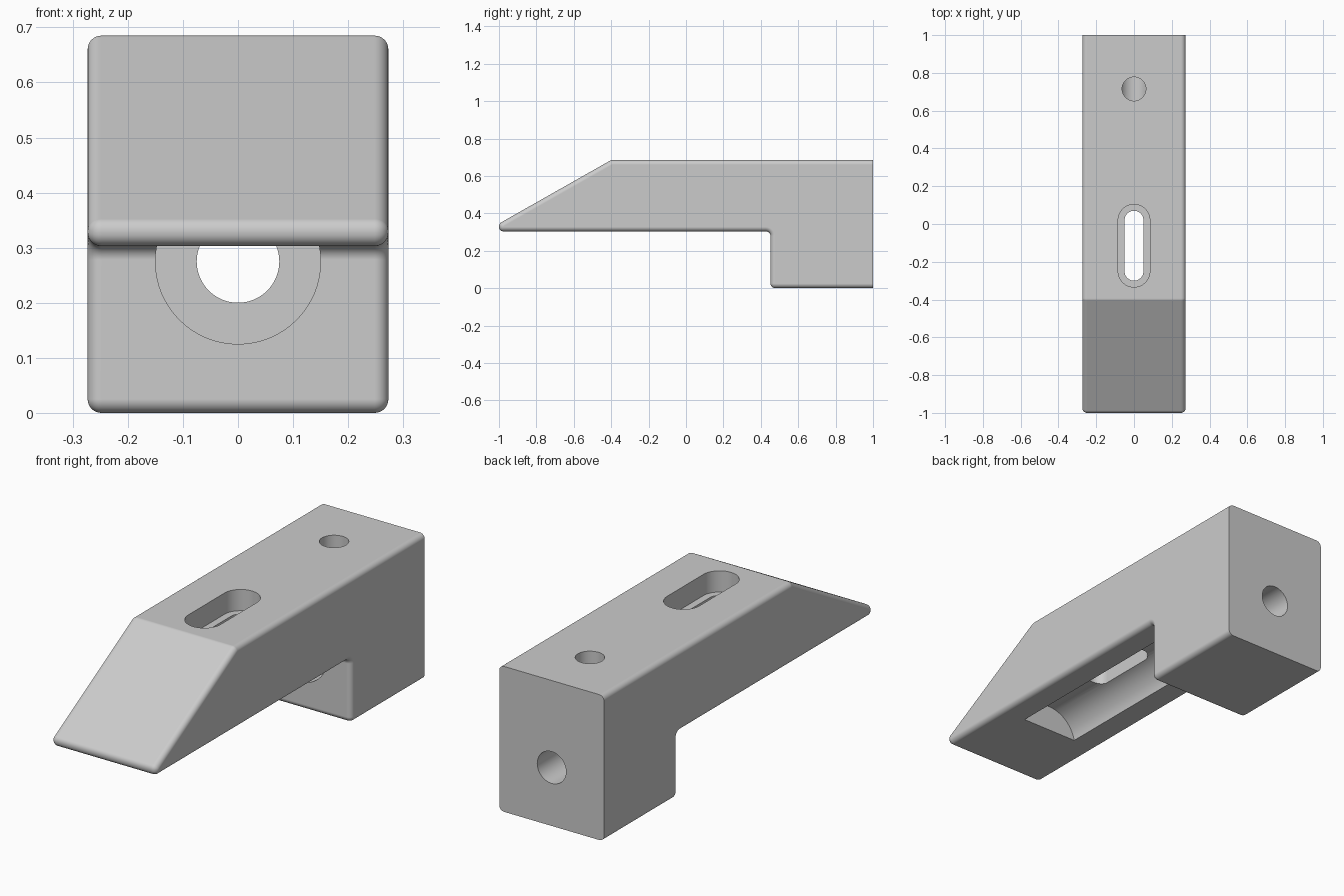
import bpy, bmesh, math

if "Cube" in bpy.data.objects:
    bpy.data.objects.remove(bpy.data.objects["Cube"])

R, HALF_W, TOP, ARM_Z, LEG_Y = 0.025, 0.273, 0.685, 0.303, 0.452
SLOPE = math.atan2(0.34, 0.6)
N_DEG = 90 + math.degrees(SLOPE)
DROP = R / math.cos(SLOPE)

# rounded corners of the side profile: centre y, centre z, start deg, end deg, concave
CORNERS = [
    (LEG_Y + R, R, 270, 180, False),
    (LEG_Y - R, ARM_Z - R, 0, 90, True),
    (-1 + R, ARM_Z + R, 270, 180, False),
    (-1 + R, 0.345 + R * math.tan(SLOPE) - DROP, 180, N_DEG, False),
    (-1 + (TOP - R - 0.345 + DROP) / math.tan(SLOPE), TOP - R, N_DEG, 90, False),
]


def profile(inset, seg=8):
    pts = [(1, inset)]
    for cy, cz, a0, a1, concave in CORNERS:
        r = R + inset if concave else R - inset
        for i in range(seg + 1):
            a = math.radians(a0 + (a1 - a0) * i / seg)
            pts.append((cy + r * math.cos(a), cz + r * math.sin(a)))
    return pts + [(1, TOP - inset)]


def make(name, bm):
    bmesh.ops.recalc_face_normals(bm, faces=bm.faces)
    me = bpy.data.meshes.new(name)
    bm.to_mesh(me)
    bm.free()
    ob = bpy.data.objects.new(name, me)
    bpy.context.collection.objects.link(ob)
    return ob


def loft(name, sections):
    bm = bmesh.new()
    rings = [[bm.verts.new(p) for p in s] for s in sections]
    n = len(rings[0])
    for a, b in zip(rings, rings[1:]):
        for i in range(n):
            j = (i + 1) % n
            bm.faces.new((a[i], a[j], b[j], b[i]))
    bm.faces.new(rings[0])
    bm.faces.new(rings[-1])
    return make(name, bm)


def circle(r, n=64):
    return [(r * math.cos(2 * math.pi * i / n), r * math.sin(2 * math.pi * i / n)) for i in range(n)]


def bore(name, r, y0, y1, z=0.275):
    return loft(name, [[(x, y, z + h) for x, h in circle(r)] for y in (y0, y1)])


def slot(name, r, y0, y1, z0, z1, n=32):
    # stadium outline running along y
    pts = []
    for cy, start in ((y1 - r, 0), (y0 + r, math.pi)):
        for i in range(n + 1):
            a = start + math.pi * i / n
            pts.append((r * math.cos(a), cy + r * math.sin(a)))
    return loft(name, [[(x, y, z) for x, y in pts] for z in (z0, z1)])


# clamp body with rounded side edges
steps = [math.radians(90 * i / 8) for i in range(9)]
ends = [((R - 0.0005) * (1 - math.sin(t)), HALF_W - R + R * math.cos(t)) for t in steps]
sections = [(i, -x) for i, x in reversed(ends)]
sections = [((R - 0.0005) * (1 - math.sin(t)), HALF_W - R + R * math.sin(math.pi / 2 - t)) for t in steps]
full = [(i, -x) for i, x in sections] + [(i, x) for i, x in reversed(sections)]
body = loft("clamp_body", [[(x, y, z) for y, z in profile(i)] for i, x in full])

# grooves and holes
cutters = [
    bore("underside_groove", 0.15, -0.6, 0.55),
    bore("rear_bore", 0.075, 0.5, 1.1),
    slot("through_slot", 0.05, -0.30, 0.07, 0.3, 0.8),
    slot("slot_recess", 0.084, -0.334, 0.104, 0.585, 0.8),
    loft("top_hole", [[(x, 0.715 + y, z) for x, y in circle(0.063, 48)] for z in (0.275, 0.8)]),
]
bpy.context.view_layer.objects.active = body
body.select_set(True)
for c in cutters:
    m = body.modifiers.new(c.name, "BOOLEAN")
    m.operation, m.solver, m.object = "DIFFERENCE", "EXACT", c
    bpy.ops.object.modifier_apply(modifier=m.name)
for c in cutters:
    bpy.data.objects.remove(c)

# colour and shading
mat = bpy.data.materials.new("plain_grey")
mat.diffuse_color = (0.6, 0.6, 0.6, 1)
mat.use_nodes = True
mat.node_tree.nodes["Principled BSDF"].inputs["Base Color"].default_value = mat.diffuse_color
body.data.materials.clear()
body.data.materials.append(mat)
bpy.ops.object.shade_smooth_by_angle(angle=math.radians(25))
wn = body.modifiers.new("even_normals", "WEIGHTED_NORMAL")
wn.keep_sharp = True
